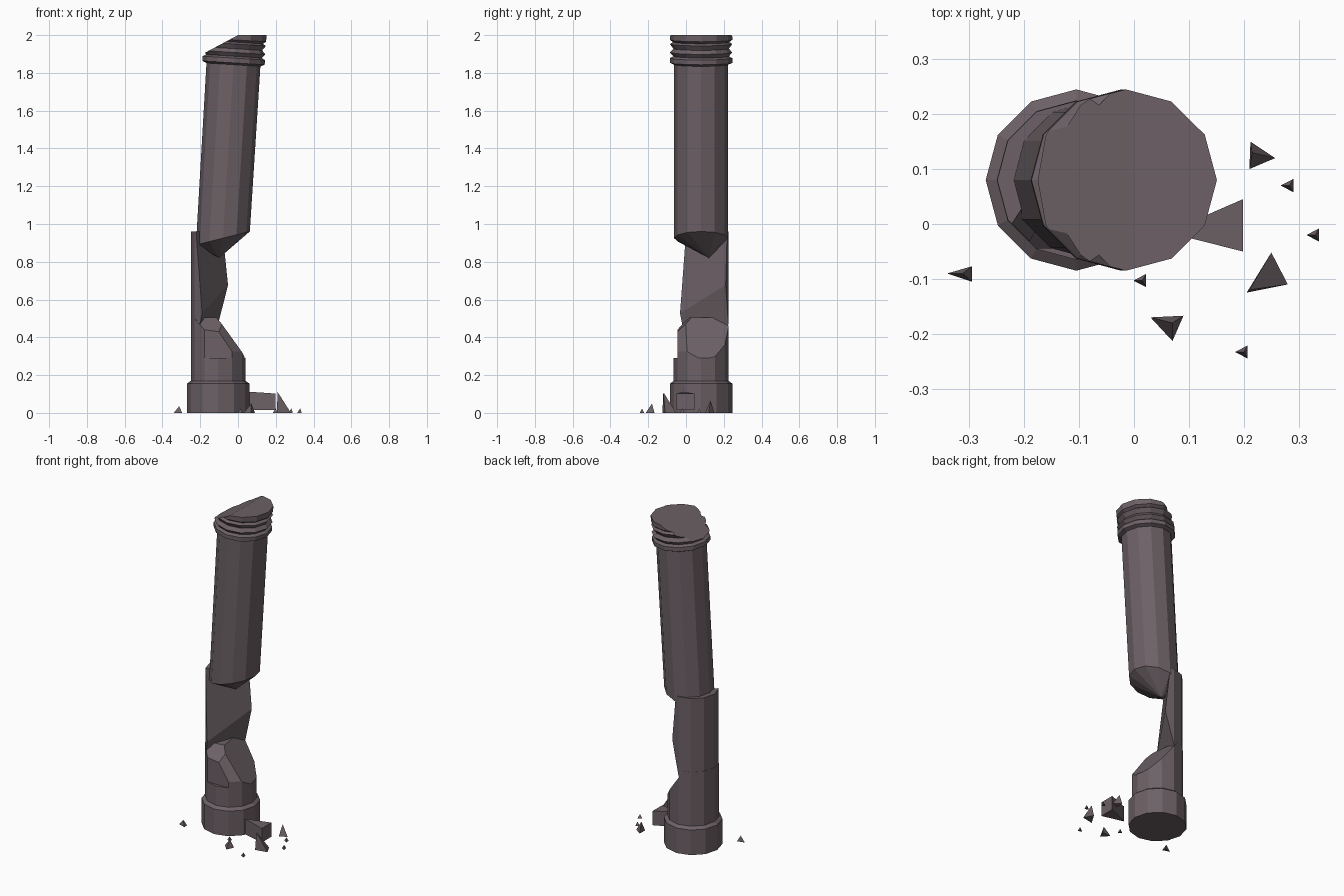
import bpy, bmesh, math
from mathutils import Vector, Matrix
from mathutils.geometry import normal

SIDES = 12
CX, CY = -0.105, 0.08

if "Cube" in bpy.data.objects:
    bpy.data.objects.remove(bpy.data.objects["Cube"])

stone = bpy.data.materials.new("mauve_grey_stone")
stone.use_nodes = True
COLOUR = (0.15, 0.118, 0.132, 1)
stone.diffuse_color = COLOUR
stone.node_tree.nodes["Principled BSDF"].inputs["Base Color"].default_value = COLOUR


def lathe(profile):
    """Closed turned solid from (radius, height) pairs."""
    bm = bmesh.new()
    rings = []
    for r, z in profile:
        rings.append([bm.verts.new((r * math.cos(i * math.tau / SIDES),
                                    r * math.sin(i * math.tau / SIDES), z))
                      for i in range(SIDES)])
    for low, high in zip(rings, rings[1:]):
        for i in range(SIDES):
            j = (i + 1) % SIDES
            bm.faces.new((low[i], low[j], high[j], high[i]))
    bottom = bm.faces.new(rings[0][::-1])
    bm.faces.new(rings[-1])
    return bm, rings[0], bottom


def cut(bm, point, direction):
    """Remove everything beyond the plane and close the break."""
    bmesh.ops.bisect_plane(bm, geom=bm.verts[:] + bm.edges[:] + bm.faces[:], dist=1e-5,
                           plane_co=point, plane_no=direction, clear_outer=True)
    bmesh.ops.holes_fill(bm, edges=bm.edges[:], sides=0)


def cut3(bm, a, b, c, hint):
    n = normal(Vector(a), Vector(b), Vector(c))
    cut(bm, a, n if n.dot(Vector(hint)) > 0 else -n)


def finish(name, bm):
    bmesh.ops.recalc_face_normals(bm, faces=bm.faces[:])
    mesh = bpy.data.meshes.new(name)
    bm.to_mesh(mesh)
    bm.free()
    mesh.materials.append(stone)
    bpy.context.collection.objects.link(bpy.data.objects.new(name, mesh))


def standing(profile):
    bm = lathe(profile)[0]
    bmesh.ops.translate(bm, verts=bm.verts[:], vec=(CX, CY, 0))
    return bm


# Plinth and intact foot of the shaft
finish("column_base", standing([(0.165, 0), (0.165, 0.155), (0.145, 0.17), (0.145, 0.29)]))

# Broken stump, sloping down towards +x
stump = standing([(0.145, 0.28), (0.145, 0.505)])
cut3(stump, (0.035, 0.08, 0.29), (-0.1, 0, 0.49), (-0.04, 0.21, 0.37), (1, 0, 1))
cut(stump, (CX, -0.045, 0.3), (0, -1, 0))
cut(stump, (CX, -0.045, 0.43), (0.1, -0.7, 0.7))
cut(stump, (-0.03, -0.04, 0.33), (0.6, -0.6, 0.4))
finish("broken_stump", stump)

# Tall splinter left standing at the back
shard = standing([(0.144, 0.28), (0.144, 0.96)])
cut3(shard, (-0.218, -0.01, 0.87), (-0.07, 0.22, 0.87), (-0.05, 0.215, 0.68), (1, -1, 0))
cut3(shard, (-0.05, 0.215, 0.68), (-0.175, -0.045, 0.6), (-0.105, 0.225, 0.47), (1, -1, 0))
finish("standing_splinter", shard)

# Leaning upper shaft with ringed collar
shaft, ring, underside = lathe([
    (0.143, 0), (0.143, 0.895), (0.165, 0.905), (0.165, 0.93), (0.147, 0.94), (0.165, 0.96),
    (0.147, 0.98), (0.165, 1.005), (0.149, 1.015), (0.165, 1.027), (0.165, 1.09)])
tip = bmesh.ops.poke(shaft, faces=[underside])["verts"][0]
lean = Matrix.Translation((-0.08, CY, 0.95)) @ Matrix.Rotation(math.atan(0.0625), 4, 'Y')
bmesh.ops.transform(shaft, matrix=lean, verts=shaft.verts[:])
for v in ring:
    v.co.z = 0.925 + 0.25 * (v.co.x + 0.08)
tip.co = (-0.1, 0.12, 0.82)
cut(shaft, (0, 0, 2), (0, 0, 1))
cut(shaft, (0, 0, 2), (-0.47, 0, 0.88))
finish("leaning_shaft", shaft)

# Fallen wedge beside the plinth
wedge = bmesh.new()
corners = [(0.06, -0.015), (0.198, -0.05), (0.198, 0.045)]
low = [wedge.verts.new((x, y, 0.015)) for x, y in corners]
high = [wedge.verts.new((x, y, 0.112 - 0.07 * (x - 0.06))) for x, y in corners]
wedge.faces.new(low)
wedge.faces.new(high)
for i in range(3):
    j = (i + 1) % 3
    wedge.faces.new((low[i], low[j], high[j], high[i]))
finish("fallen_wedge", wedge)


# Small rubble chips: three ground corners and a peak
def chip(name, a, b, c, peak):
    bm = bmesh.new()
    v = [bm.verts.new((*p, 0)) for p in (a, b, c)] + [bm.verts.new(peak)]
    for face in ((0, 1, 2), (0, 1, 3), (1, 2, 3), (2, 0, 3)):
        bm.faces.new([v[i] for i in face])
    finish(name, bm)


chip("large_chip", (0.205, -0.125), (0.28, -0.11), (0.25, -0.052), (0.21, -0.12, 0.11))
chip("back_chip", (0.21, 0.1), (0.257, 0.12), (0.212, 0.15), (0.215, 0.13, 0.065))
chip("front_chip", (0.03, -0.17), (0.07, -0.213), (0.09, -0.167), (0.07, -0.18, 0.05))
chip("right_chip", (-0.34, -0.09), (-0.295, -0.105), (-0.295, -0.077), (-0.312, -0.09, 0.035))

# Tiny crumbs
for n, (x, y) in enumerate([(0.28, 0.07), (0.327, -0.02), (0.197, -0.233), (0.012, -0.103)]):
    chip(f"crumb_{n + 1}", (x - 0.013, y), (x + 0.01, y - 0.012), (x + 0.01, y + 0.012),
         (x + 0.003, y, 0.024))
